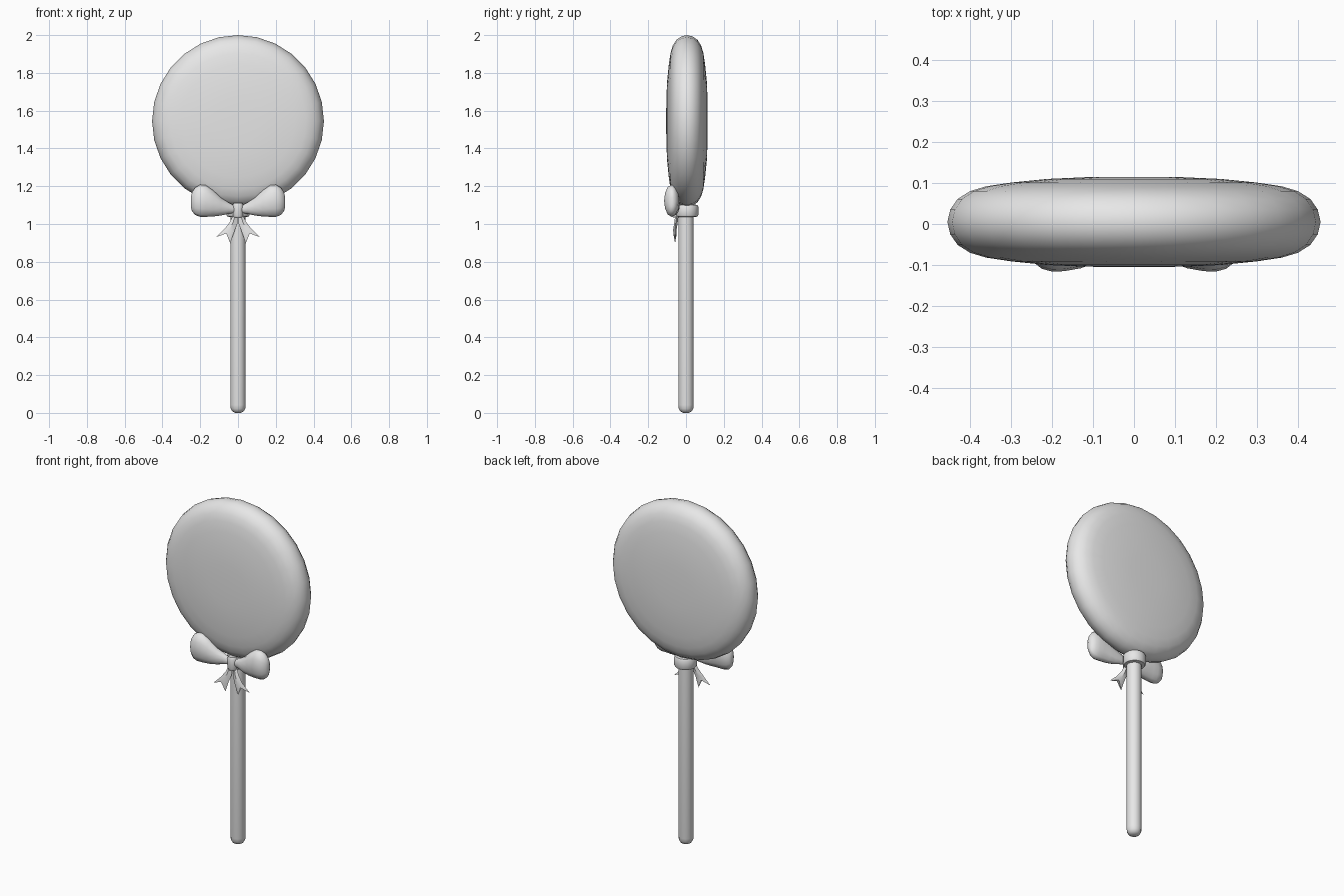
import bpy, bmesh, math

if "Cube" in bpy.data.objects:
    bpy.data.objects.remove(bpy.data.objects["Cube"])

grey = bpy.data.materials.new("plain_grey")
grey.diffuse_color = (0.8, 0.8, 0.8, 1)
grey.use_nodes = True
grey.node_tree.nodes["Principled BSDF"].inputs["Base Color"].default_value = grey.diffuse_color


def finish(name, bm, angle=50):
    """Turn a bmesh into a smooth-shaded, named object."""
    bmesh.ops.remove_doubles(bm, verts=bm.verts, dist=1e-5)
    bmesh.ops.recalc_face_normals(bm, faces=bm.faces)
    mesh = bpy.data.meshes.new(name)
    bm.to_mesh(mesh)
    bm.free()
    mesh.materials.append(grey)
    obj = bpy.data.objects.new(name, mesh)
    bpy.context.collection.objects.link(obj)
    bpy.ops.object.select_all(action='DESELECT')
    obj.select_set(True)
    bpy.context.view_layer.objects.active = obj
    bpy.ops.object.shade_smooth_by_angle(angle=math.radians(angle))
    return obj


def skin(name, rings, angle=50):
    """Join equal-length rings of points and cap both ends."""
    bm = bmesh.new()
    loops = [[bm.verts.new(p) for p in ring] for ring in rings]
    n = len(loops[0])
    for a, b in zip(loops, loops[1:]):
        for i in range(n):
            j = (i + 1) % n
            bm.faces.new((a[i], a[j], b[j], b[i]))
    bm.faces.new(loops[0])
    bm.faces.new(loops[-1])
    return finish(name, bm, angle)


def circle(n):
    return [(math.cos(2 * math.pi * i / n), math.sin(2 * math.pi * i / n))
            for i in range(n)]


# Candy disc: domed faces and a rounded rim, turned around the y axis
half = [(0.03, 0.110), (0.12, 0.109), (0.21, 0.105), (0.30, 0.096),
        (0.36, 0.087), (0.40, 0.075), (0.43, 0.056), (0.448, 0.030)]
profile = [(r, -y) for r, y in half] + [(0.455, 0)] + half[::-1]
skin("candy", [[(r * c, y + 0.005, 1.545 + r * s) for c, s in circle(28)]
               for r, y in profile], 60)

# Stick with a rounded lower end
skin("stick", [[(r * c, r * s, z) for c, s in circle(12)]
               for r, z in [(0.015, 0.0), (0.03, 0.008), (0.038, 0.022),
                            (0.041, 0.042), (0.041, 1.14)]], 60)

# Ribbon band around the top of the stick
skin("ribbon_band", [[(r * c, 0.004 + r * s, z) for c, s in circle(16)]
                     for r, z in [(0.04, 1.037), (0.056, 1.039), (0.061, 1.048),
                                  (0.061, 1.092), (0.056, 1.101), (0.04, 1.103)]])

# Bow knot
skin("bow_knot", [[(0.029 * k * c, -0.052 + 0.024 * k * s, z) for c, s in circle(10)]
                  for k, z in [(0.75, 1.035), (0.95, 1.045), (0.9, 1.073),
                               (1.0, 1.1), (0.75, 1.112)]])

# Bow loops: puffy cross-sections (x, middle y, middle z, half depth, half height)
loop = [(0.015, -0.050, 1.078, 0.012, 0.018), (0.05, -0.055, 1.084, 0.020, 0.030),
        (0.09, -0.064, 1.092, 0.030, 0.047), (0.13, -0.071, 1.109, 0.037, 0.069),
        (0.17, -0.075, 1.122, 0.040, 0.084), (0.20, -0.076, 1.123, 0.040, 0.085),
        (0.225, -0.075, 1.121, 0.034, 0.074), (0.243, -0.073, 1.118, 0.022, 0.052),
        (0.250, -0.072, 1.116, 0.008, 0.026)]

# Bow tails: outer edge, ridge and inner edge as (x, z), ending in a notch
tail = [((0.026, 1.048), (0.015, 1.048), (0.002, 1.048), -0.048),
        ((0.042, 1.012), (0.026, 1.008), (0.004, 1.000), -0.053),
        ((0.070, 0.975), (0.045, 0.970), (0.020, 0.958), -0.059),
        ((0.117, 0.930), (0.062, 0.950), (0.041, 0.898), -0.058)]

for side, sign in (("left", -1), ("right", 1)):
    skin("bow_loop_" + side,
         [[(sign * x, y + d * c, z + h * s) for c, s in circle(12)]
          for x, y, z, d, h in loop], 60)
    skin("bow_tail_" + side,
         [[(sign * a[0], y, a[1]), (sign * m[0], y - 0.009, m[1]),
           (sign * b[0], y, b[1]), (sign * m[0], y + 0.009, m[1])]
          for a, m, b, y in tail], 40)
